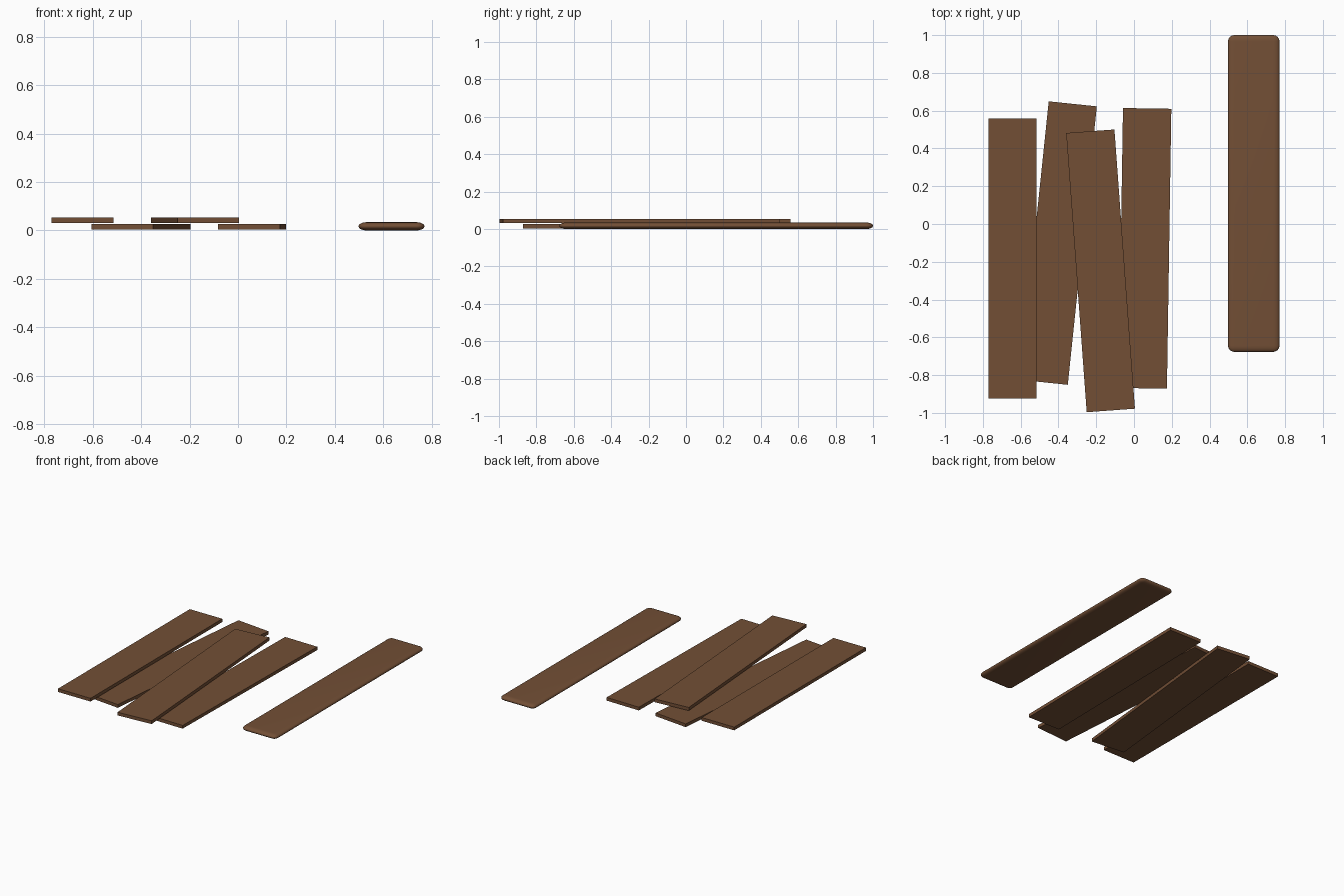
import bpy, bmesh, math
from mathutils import Matrix

if "Cube" in bpy.data.objects:
    bpy.data.objects.remove(bpy.data.objects["Cube"])

wood = bpy.data.materials.new("brown wood")
wood.diffuse_color = (0.17, 0.078, 0.036, 1)
wood.use_nodes = True
wood.node_tree.nodes["Principled BSDF"].inputs["Base Color"].default_value = wood.diffuse_color


def box(name, size, loc, angle=0.0, bevel=0.0):
    """Board of given size; a bevel is made at double height, then flattened."""
    squash = 0.5 if bevel else 1.0
    bm = bmesh.new()
    bmesh.ops.create_cube(bm, size=1, matrix=Matrix.Diagonal(
        (size[0], size[1], size[2] / squash, 1)))
    if bevel:
        bmesh.ops.bevel(bm, geom=bm.edges[:], offset=bevel, segments=6,
                        profile=0.5, affect='EDGES')
        bmesh.ops.scale(bm, vec=(1, 1, squash), verts=bm.verts)
        for f in bm.faces:
            f.smooth = True
    me = bpy.data.meshes.new(name)
    bm.to_mesh(me)
    bm.free()
    me.materials.append(wood)
    ob = bpy.data.objects.new(name, me)
    ob.location = loc
    ob.rotation_euler.z = math.radians(angle)
    bpy.context.collection.objects.link(ob)
    return ob


# Sharp-edged planks: name, x, y, centre z, turn in degrees
LOW, HIGH = 0.0145, 0.0425
for name, x, y, z, turn in [
    ("upper_plank_left", -0.643, -0.182, HIGH, 0.0),
    ("lower_plank_left", -0.401, -0.101, LOW, -5.95),
    ("upper_plank_right", -0.177, -0.248, HIGH, 4.2),
    ("lower_plank_right", 0.058, -0.129, LOW, -0.9),
]:
    box(name, (0.256, 1.482, 0.023), (x, y, z), turn)

# Separate plank with rounded edges
box("rounded_plank", (0.272, 1.677, 0.034), (0.634, 0.1615, 0.017), bevel=0.0335)
